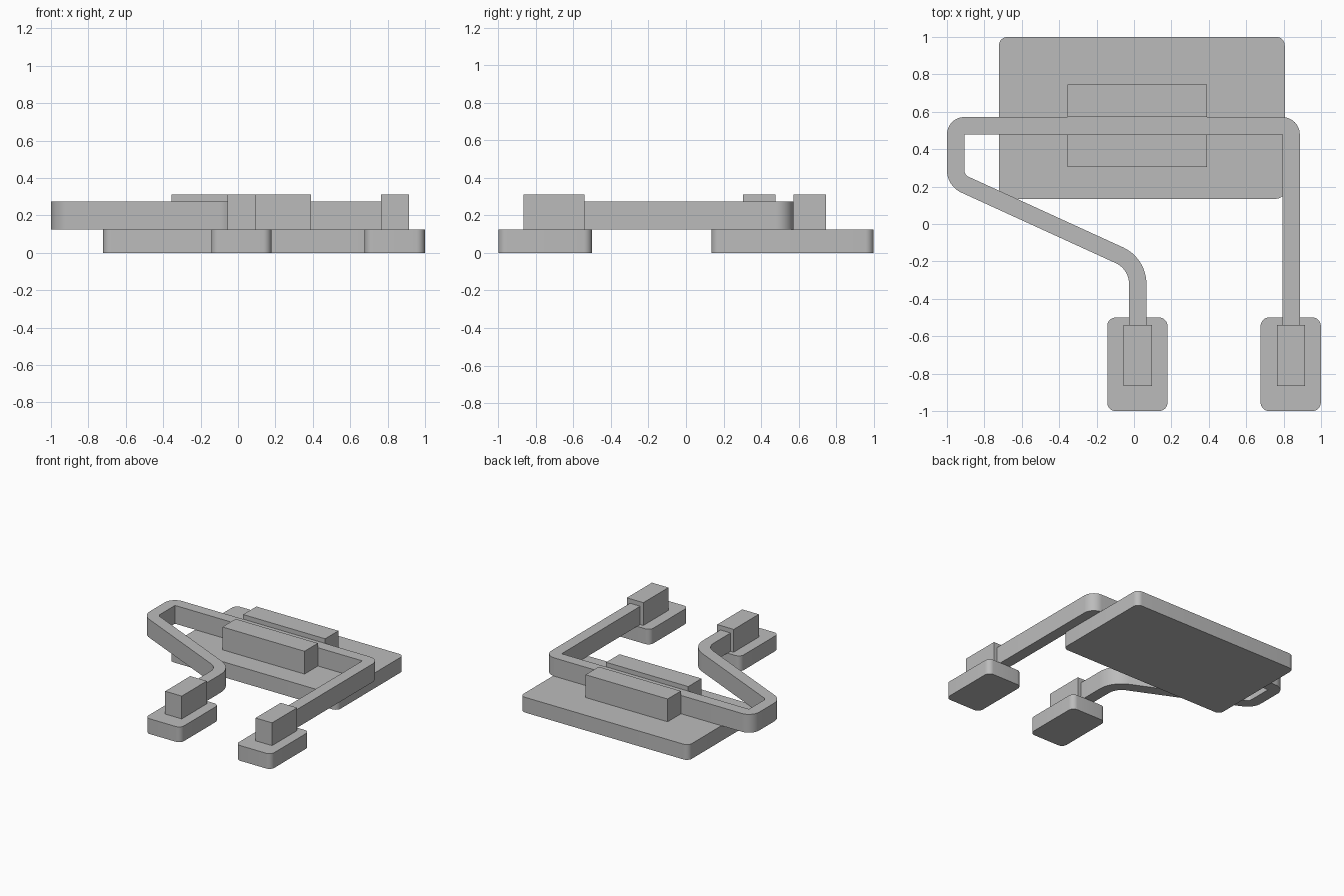
import bpy
import bmesh
import math
from mathutils import Vector

cube = bpy.data.objects.get("Cube")
if cube:
    bpy.data.objects.remove(cube, do_unlink=True)

grey = bpy.data.materials.new("plain grey")
grey.use_nodes = True
grey.diffuse_color = (0.5, 0.5, 0.5, 1)
grey.node_tree.nodes["Principled BSDF"].inputs["Base Color"].default_value = (0.5, 0.5, 0.5, 1)


def prism(name, outline, z0, z1):
    """Extrude a closed 2D outline from z0 up to z1."""
    pts = []
    for p in outline:
        if not pts or (p - pts[-1]).length > 1e-4:
            pts.append(p)
    bm = bmesh.new()
    face = bm.faces.new([bm.verts.new((p.x, p.y, z0)) for p in pts])
    top = bmesh.ops.extrude_face_region(bm, geom=[face], use_keep_orig=True)["geom"]
    verts = [g for g in top if isinstance(g, bmesh.types.BMVert)]
    bmesh.ops.translate(bm, verts=verts, vec=(0, 0, z1 - z0))
    bmesh.ops.recalc_face_normals(bm, faces=bm.faces)
    mesh = bpy.data.meshes.new(name)
    bm.to_mesh(mesh)
    bm.free()
    mesh.materials.append(grey)
    obj = bpy.data.objects.new(name, mesh)
    bpy.context.collection.objects.link(obj)
    bpy.ops.object.select_all(action="DESELECT")
    obj.select_set(True)
    bpy.context.view_layer.objects.active = obj
    bpy.ops.object.shade_smooth_by_angle(angle=math.radians(30))
    return obj


def plate(name, x0, x1, y0, y1, z0, z1, r=0.0):
    """Box with vertical edges rounded by r."""
    corners = [(x1 - r, y1 - r), (x0 + r, y1 - r), (x0 + r, y0 + r), (x1 - r, y0 + r)]
    steps = 8
    pts = []
    for i, c in enumerate(corners):
        for k in range(steps + 1):
            a = math.pi / 2 * (i + k / steps)
            pts.append(Vector(c) + r * Vector((math.cos(a), math.sin(a))))
            if r == 0:
                break
    return prism(name, pts, z0, z1)


def rail(name, path, radii, width, z0, z1, steps=12):
    """Flat bar following a path whose inner corners are filleted."""
    path = [Vector(p) for p in path]
    left, right = [], []

    def station(p, d):
        n = Vector((-d.y, d.x)) * width / 2
        left.append(p + n)
        right.append(p - n)

    station(path[0], (path[1] - path[0]).normalized())
    for a, b, c, r in zip(path, path[1:], path[2:], radii):
        d0, d1 = (b - a).normalized(), (c - b).normalized()
        turn = math.atan2(d0.x * d1.y - d0.y * d1.x, d0.dot(d1))
        side = math.copysign(1, turn)
        start = b - d0 * r * math.tan(abs(turn) / 2)
        centre = start + Vector((-d0.y, d0.x)) * r * side
        for k in range(steps + 1):
            t = turn * k / steps
            d = Vector((d0.x * math.cos(t) - d0.y * math.sin(t),
                        d0.x * math.sin(t) + d0.y * math.cos(t)))
            station(centre - Vector((-d.y, d.x)) * r * side, d)
    station(path[-1], (path[-1] - path[-2]).normalized())
    return prism(name, left + right[::-1], z0, z1)


BASE, BAR, BLOCK = 0.125, 0.275, 0.312
LEG_X = {"left": 0.84, "right": 0.02}

# Large base plate with two clamp blocks either side of the bar
plate("base_plate", -0.722, 0.806, 0.135, 1.0, 0, BASE, 0.045)
plate("front_clamp_block", -0.355, 0.39, 0.305, 0.478, BASE, BLOCK)
plate("back_clamp_block", -0.355, 0.39, 0.573, 0.745, BASE, BLOCK)

# Foot pads and their blocks
for side, x in LEG_X.items():
    plate(side + "_foot_pad", x - 0.163, x + 0.159, -1.0, -0.5, 0, BASE, 0.045)
    plate(side + "_foot_block", x - 0.075, x + 0.075, -0.865, -0.54, BASE, BLOCK)

# Bent bar joining both feet and the base
rail("bent_bar",
     [(LEG_X["left"], -0.54), (LEG_X["left"], 0.525), (-0.9535, 0.525),
      (-0.9535, 0.233), (LEG_X["right"], -0.212), (LEG_X["right"], -0.54)],
     [0.0465, 0.0465, 0.085, 0.168], 0.093, BASE, BAR)
